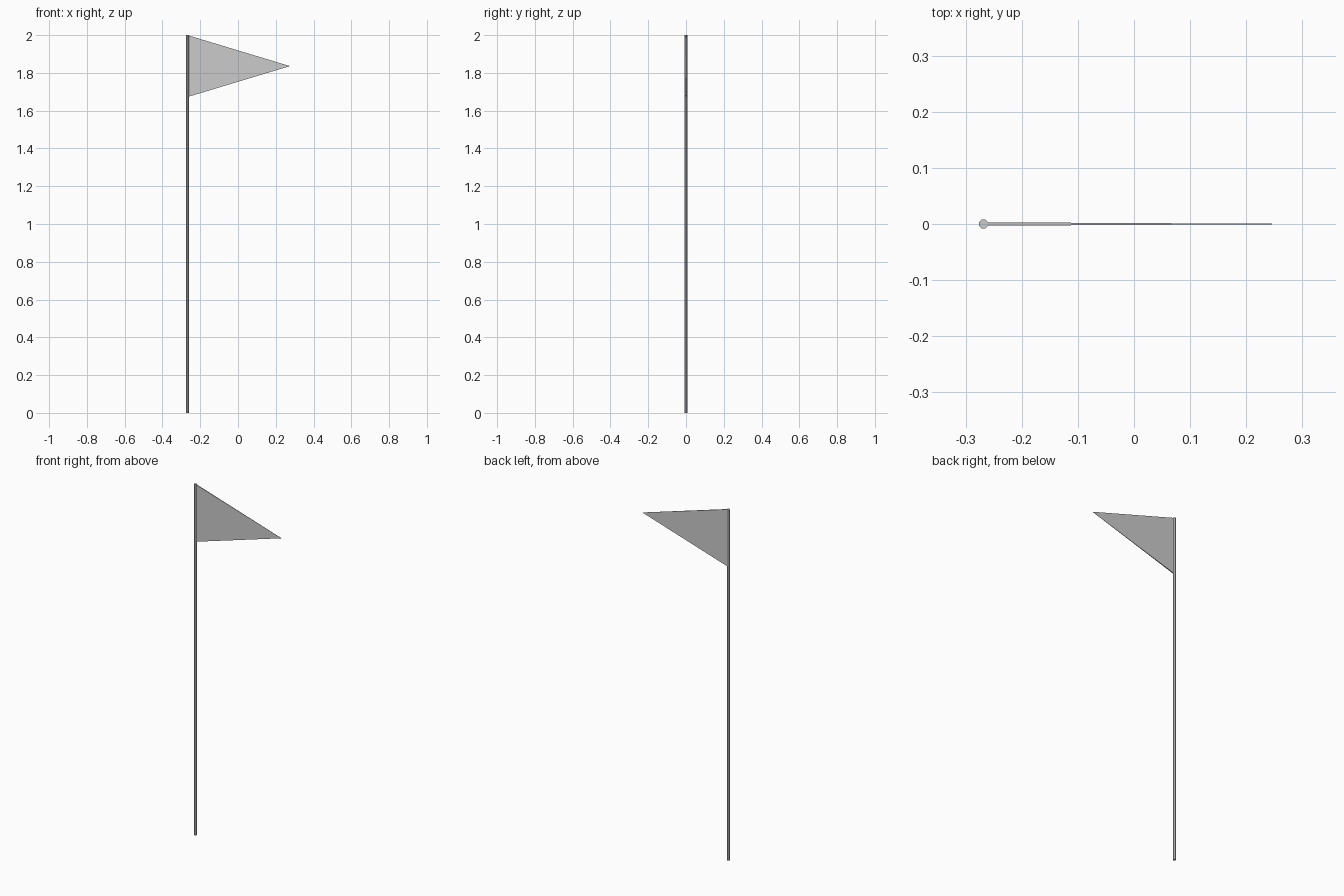
import bpy, bmesh
from math import pi

if "Cube" in bpy.data.objects:
    bpy.data.objects.remove(bpy.data.objects["Cube"])

POLE_X, POLE_R, HEIGHT = -0.268, 0.0085, 2.0

# Pole: slim eight-sided cylinder
bpy.ops.mesh.primitive_cylinder_add(vertices=8, radius=POLE_R, depth=HEIGHT,
                                    location=(POLE_X, 0, HEIGHT / 2),
                                    rotation=(0, 0, pi / 8))
bpy.context.object.name = "pole"

# Pennant: triangular wedge, thickest at the pole and thinning to the tip
TOP, BOTTOM, TIP_X, HALF = 2.0, 1.672, 0.275, 0.003
bm = bmesh.new()
tip = (TIP_X, (TOP + BOTTOM) / 2)
outline = [(POLE_X, BOTTOM, HALF), (*tip, 0.0003), (POLE_X, TOP, HALF)]
front = [bm.verts.new((x, -t, z)) for x, z, t in outline]
back = [bm.verts.new((x, t, z)) for x, z, t in outline]
bm.faces.new(front)
bm.faces.new(back[::-1])
for i in range(3):
    j = (i + 1) % 3
    bm.faces.new((front[j], front[i], back[i], back[j]))
bmesh.ops.recalc_face_normals(bm, faces=bm.faces)
mesh = bpy.data.meshes.new("pennant")
bm.to_mesh(mesh)
bm.free()
bpy.context.collection.objects.link(bpy.data.objects.new("pennant", mesh))
